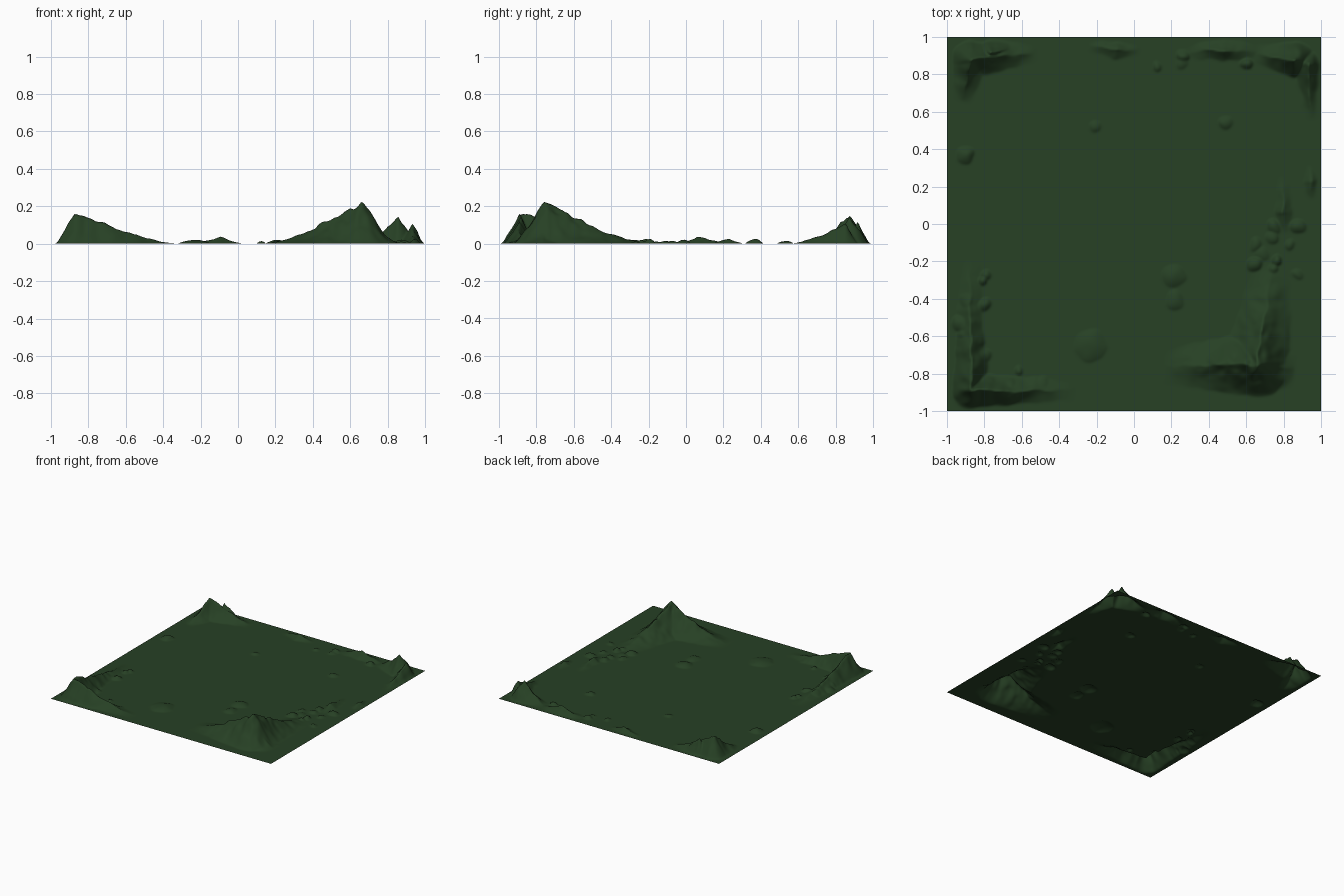
import bpy, bmesh, math, random
from mathutils import Vector, noise

if "Cube" in bpy.data.objects:
    bpy.data.objects.remove(bpy.data.objects["Cube"])

random.seed(4)
CELLS = 240  # grid cells per side


def arms(x, y, h, w, *ends):
    """Ridges that run from one summit down to each end point."""
    return [(x, y, h, w, ex - x, ey - y) for ex, ey in ends]


# Corner mountains, then low banks on the north and east rims
RIDGES = (
    arms(0.66, -0.75, 0.22, 0.18, (0.74, -0.2), (0.15, -0.76), (0.86, -0.78))
    + arms(-0.87, -0.89, 0.165, 0.10, (-0.32, -0.89), (-0.88, -0.18), (-0.97, -0.92))
    + arms(-0.87, 0.88, 0.155, 0.10, (-0.52, 0.92), (-0.92, 0.65))
    + arms(-0.76, 0.92, 0.12, 0.07, (-0.62, 0.93))
    + arms(0.86, 0.88, 0.155, 0.10, (0.64, 0.91))
    + arms(0.93, 0.85, 0.11, 0.07, (0.95, 0.56))
    + arms(0.48, 0.93, 0.055, 0.06, (0.27, 0.92), (0.68, 0.92))
    + arms(-0.10, 0.93, 0.04, 0.05, (-0.25, 0.95), (0.03, 0.93))
    + arms(0.80, 0.07, 0.04, 0.05, (0.79, 0.25), (0.81, -0.05))
    + arms(0.94, 0.22, 0.03, 0.04, (0.93, 0.31), (0.95, 0.13))
)

# Single mounds on the plain: x, y, height, radius
mounds = [(-0.23, -0.65, 0.02, 0.09), (0.21, -0.28, 0.02, 0.07), (0.22, -0.41, 0.015, 0.05),
          (-0.21, 0.52, 0.012, 0.03), (0.49, 0.54, 0.015, 0.04), (-0.90, 0.37, 0.025, 0.05)]


def scatter(count, x0, x1, y0, y1):
    for _ in range(count):
        mounds.append((random.uniform(x0, x1), random.uniform(y0, y1),
                       random.uniform(0.01, 0.025), random.uniform(0.025, 0.045)))


scatter(12, -0.95, -0.78, -0.75, -0.2)   # west rim
scatter(10, 0.64, 0.9, -0.3, 0)          # east rim
scatter(6, -0.78, -0.35, -0.86, -0.78)   # south rim
scatter(6, 0.1, 0.75, 0.82, 0.9)         # north rim


def ridge_height(px, py, ridge):
    x, y, h, w, dx, dy = ridge
    t = ((px - x) * dx + (py - y) * dy) / (dx * dx + dy * dy)
    t = min(1.0, max(0.0, t))
    d = math.hypot(px - x - t * dx, py - y - t * dy) / (w * (1 - 0.5 * t))
    return h * (1 - t) ** 1.4 * (1 - d) ** 1.2 if d < 1 else 0.0


def height(x, y):
    # wobble the lookup point for craggy gullies
    w = noise.noise_vector(Vector((x * 14, y * 14, 3))) * 0.014
    px, py = x + w.x, y + w.y
    h = max(ridge_height(px, py, r) for r in RIDGES)
    h *= 1 + 0.16 * noise.noise(Vector((x * 22, y * 22, 0.5)))
    m = max(mh * (1 - ((px - mx) ** 2 + (py - my) ** 2) / r ** 2) for mx, my, mh, r in mounds)
    m = max(m, 0.0)
    edge = min(1.0, max(0.0, (1 - max(abs(x), abs(y))) / 0.04))
    return max(h, m, h * 0.8 + m * 0.6) * edge


# Ground sheet raised into hills
bm = bmesh.new()
bmesh.ops.create_grid(bm, x_segments=CELLS, y_segments=CELLS, size=1)
for v in bm.verts:
    v.co.z = height(v.co.x, v.co.y)
mesh = bpy.data.meshes.new("terrain")
bm.to_mesh(mesh)
bm.free()
terrain = bpy.data.objects.new("terrain", mesh)
bpy.context.collection.objects.link(terrain)
mesh.shade_smooth()

# Dark green ground
mat = bpy.data.materials.new("dark_green")
mat.diffuse_color = (0.02, 0.052, 0.018, 1)
mat.use_nodes = True
mat.node_tree.nodes["Principled BSDF"].inputs["Base Color"].default_value = mat.diffuse_color
mesh.materials.append(mat)
